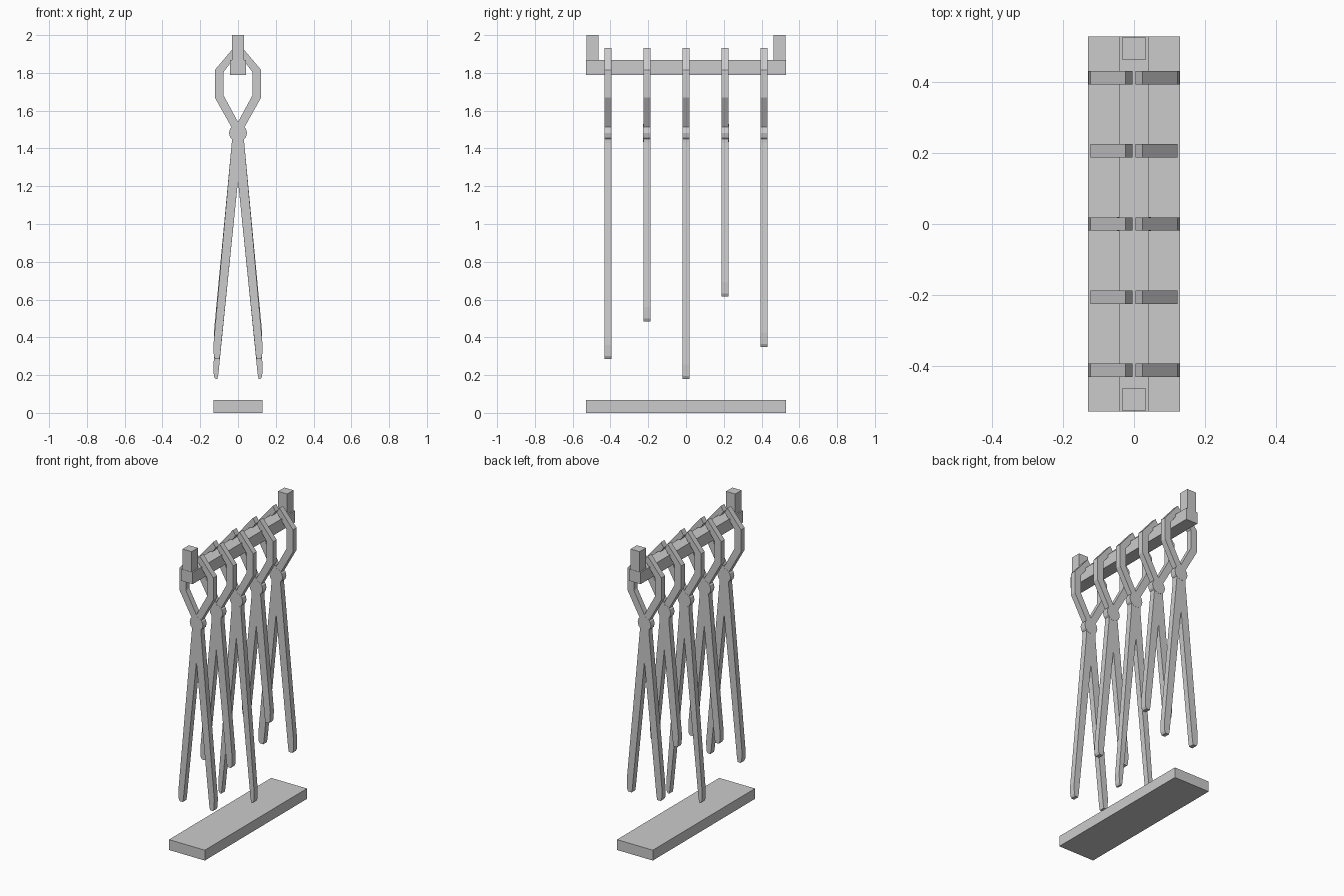
import bpy, bmesh, math

if "Cube" in bpy.data.objects:
    bpy.data.objects.remove(bpy.data.objects["Cube"])

grey = bpy.data.materials.new("plain grey")
grey.diffuse_color = (0.6, 0.6, 0.6, 1)
grey.use_nodes = True
grey.node_tree.nodes["Principled BSDF"].inputs["Base Color"].default_value = grey.diffuse_color


def finish(bm, name):
    bmesh.ops.recalc_face_normals(bm, faces=bm.faces)
    mesh = bpy.data.meshes.new(name)
    bm.to_mesh(mesh)
    bm.free()
    mesh.materials.append(grey)
    obj = bpy.data.objects.new(name, mesh)
    bpy.context.collection.objects.link(obj)
    return obj


def box(name, x, y0, y1, z0, z1):
    """Box symmetric in x with half width x."""
    bm = bmesh.new()
    bmesh.ops.create_cube(bm, size=1)
    for v in bm.verts:
        v.co = (2 * x * v.co.x,
                (y0 + y1) / 2 + v.co.y * (y1 - y0),
                (z0 + z1) / 2 + v.co.z * (z1 - z0))
    return finish(bm, name)


def plate(name, outline, y, depth):
    """Extrude an x-z outline along y, centred on y."""
    bm = bmesh.new()
    face = bm.faces.new([bm.verts.new((x, y - depth / 2, z)) for x, z in outline])
    ext = bmesh.ops.extrude_face_region(bm, geom=[face])
    for v in ext["geom"]:
        if isinstance(v, bmesh.types.BMVert):
            v.co.y += depth
    bmesh.ops.triangulate(bm, faces=[f for f in bm.faces if len(f.verts) > 4])
    return finish(bm, name)


def tongs(index, y, zb):
    # leg tips narrow together on the shorter tongs
    ix = 0.075 + (0.485 - zb) * 0.095
    ox = min(0.13, ix + 0.04)
    right = [
        # leg, from inside tip to outside
        (ix, zb + 0.025), (ix + 0.005, zb), (ox - 0.010, zb),
        (ox - 0.002, zb + 0.015), (ox, zb + 0.075),
        # waist and outside of handle
        (0.033, 1.43), (0.033, 1.51), (0.123, 1.67), (0.123, 1.815),
        # handle tip and inside of handle
        (0.024, 1.932), (0.004, 1.90), (0.076, 1.805), (0.076, 1.68),
    ]
    left = [(-x, z) for x, z in reversed(right)]
    plate(f"tongs_{index}", [(0, 1.23)] + right + [(0, 1.54)] + left, y, 0.037)
    # pivot disc
    disc = [(0.048 * math.cos(a * math.pi / 6), 1.482 + 0.048 * math.sin(a * math.pi / 6))
            for a in range(12)]
    plate(f"pivot_{index}", disc, y, 0.039)


# base slab, hanging bar and end posts
box("base", 0.13, -0.53, 0.53, 0, 0.068)
box("hanging_bar", 0.042, -0.53, 0.53, 1.79, 1.867)
for side, name in ((-1, "front_post"), (1, "back_post")):
    y0, y1 = sorted((side * 0.463, side * 0.528))
    box(name, 0.033, y0, y1, 1.86, 2.0)

# row of hanging tongs with different lengths
for i, (y, zb) in enumerate(((-0.413, 0.285), (-0.207, 0.485), (0, 0.18),
                             (0.207, 0.617), (0.413, 0.35)), 1):
    tongs(i, y, zb)
